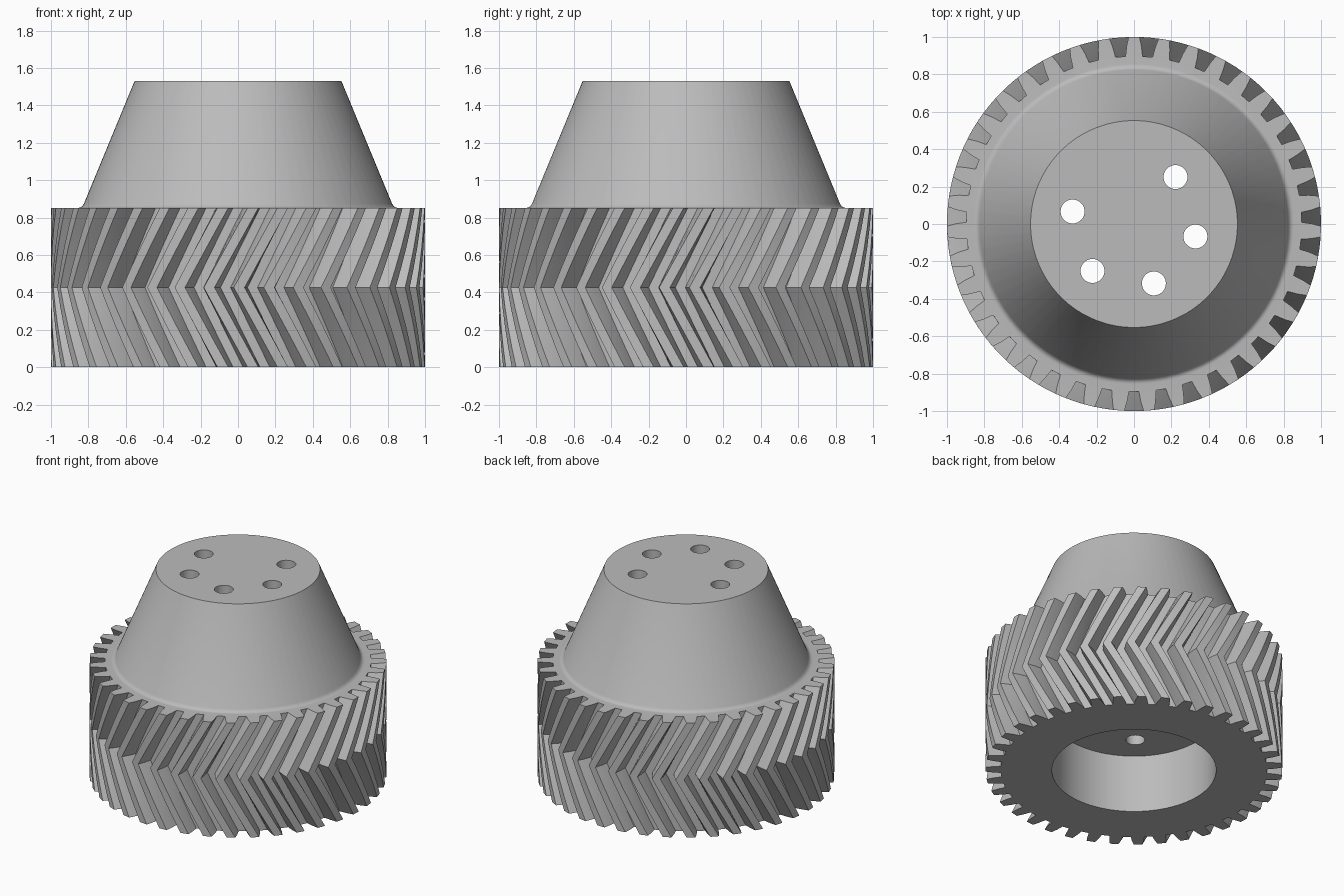
import bpy
import bmesh
from math import sin, cos, pi, radians

if "Cube" in bpy.data.objects:
    bpy.data.objects.remove(bpy.data.objects["Cube"], do_unlink=True)

TEETH = 39
PITCH = 2 * pi / TEETH
RIM_HEIGHT = 0.852
TWIST = radians(-13.5)
STEPS = 4
TOP = 1.53
BORE_RADIUS, BORE_DEPTH = 0.553, 0.43

grey = bpy.data.materials.new("plain grey")
grey.use_nodes = True
colour = (0.5, 0.5, 0.5, 1)
grey.diffuse_color = colour
grey.node_tree.nodes["Principled BSDF"].inputs["Base Color"].default_value = colour

# Outline of one tooth: (offset in pitches, radius)
half_tooth = [(0.315, 0.897), (0.26, 0.95), (0.18, 1.0)]
tooth = [(-a, r) for a, r in half_tooth] + [(a, r) for a, r in reversed(half_tooth)]
outline = [(pi / 2 + (i + a) * PITCH, r) for i in range(TEETH) for a, r in tooth]

bm = bmesh.new()


def ring(z, radius=None, twist=0):
    """Toothed ring, or a round one when a radius is given."""
    return [bm.verts.new(((radius or r) * cos(a + twist), (radius or r) * sin(a + twist), z))
            for a, r in outline]


# Bore, herringbone rim, small fillet and cone as one continuous skin
rings = [ring(BORE_DEPTH, BORE_RADIUS), ring(0, BORE_RADIUS)]
for i in range(2 * STEPS + 1):
    t = i / (2 * STEPS)
    rings.append(ring(t * RIM_HEIGHT, twist=TWIST * (1 - abs(2 * t - 1))))
for radius, rise in [(0.855, 0), (0.845, 0.001), (0.833, 0.008), (0.824, 0.022)]:
    rings.append(ring(RIM_HEIGHT + rise, radius))
rings.append(ring(TOP, 0.553))

count = len(outline)
for low, high in zip(rings, rings[1:]):
    for i in range(count):
        j = (i + 1) % count
        bm.faces.new((low[i], low[j], high[j], high[i]))
bm.faces.new(rings[0])
bm.faces.new(rings[-1])
bmesh.ops.recalc_face_normals(bm, faces=bm.faces)

mesh = bpy.data.meshes.new("herringbone_gear")
bm.to_mesh(mesh)
bm.free()
mesh.materials.append(grey)
gear = bpy.data.objects.new("herringbone_gear", mesh)
bpy.context.collection.objects.link(gear)

# Five bolt holes on a six-place circle, one place left solid
cutters = []
for k in (0, 2, 3, 4, 5):
    angle = radians(48.5 + 60 * k)
    bpy.ops.mesh.primitive_cylinder_add(
        vertices=40, radius=0.064, depth=1.5,
        location=(0.335 * cos(angle), 0.335 * sin(angle), 1.0))
    cutter = bpy.context.object
    cutter.name = "bolt_hole_cutter"
    cutter.hide_render = True
    cutter.data.materials.append(grey)
    cutters.append(cutter)

bpy.ops.object.select_all(action="DESELECT")
gear.select_set(True)
bpy.context.view_layer.objects.active = gear
for cutter in cutters:
    cut = gear.modifiers.new("bolt_hole", "BOOLEAN")
    cut.operation = "DIFFERENCE"
    cut.solver = "EXACT"
    cut.object = cutter
    bpy.ops.object.modifier_apply(modifier=cut.name)
    bpy.data.objects.remove(cutter, do_unlink=True)

bpy.ops.object.shade_smooth_by_angle(angle=radians(30))
